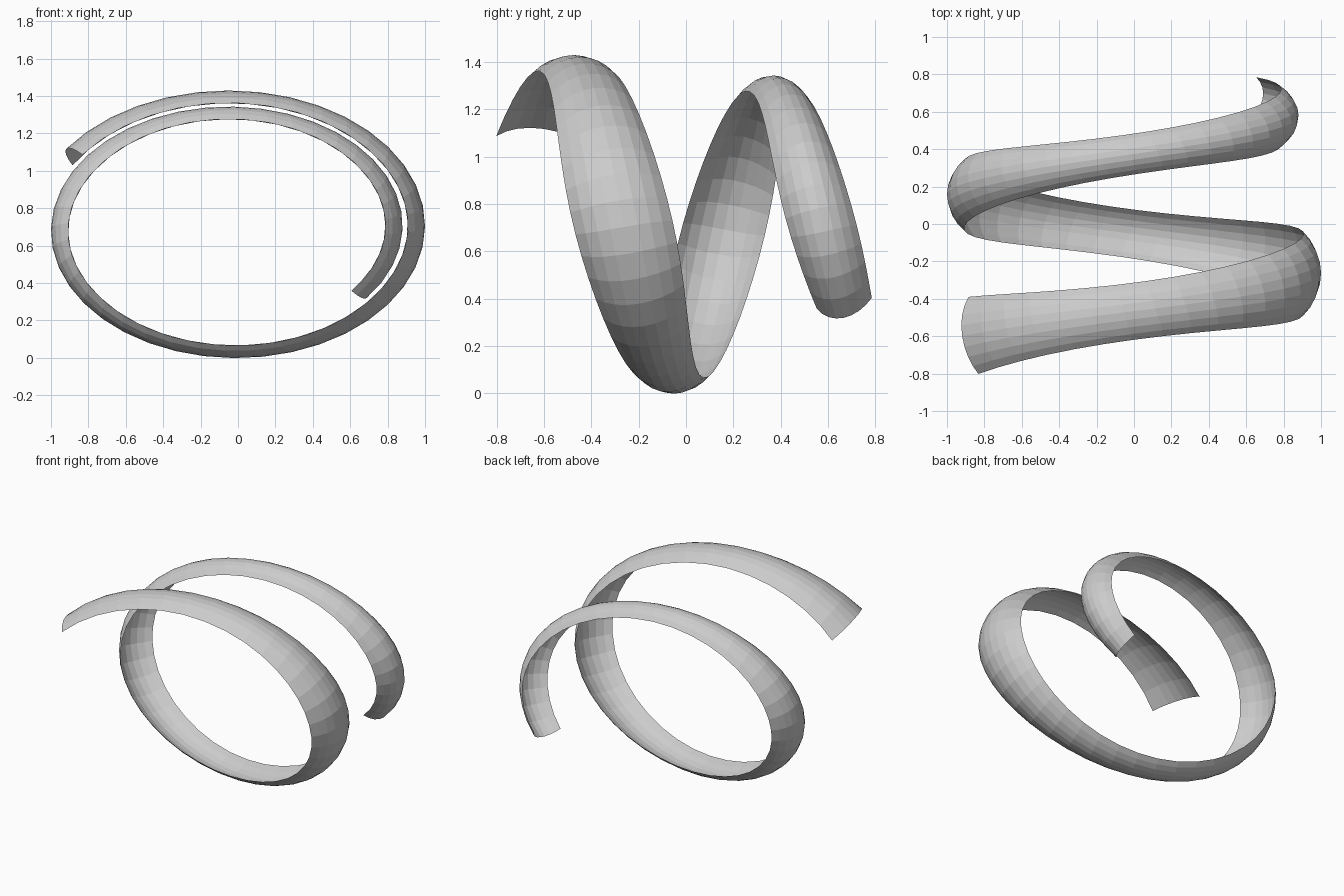
import bpy, bmesh
from math import sin, cos, radians, hypot

if "Cube" in bpy.data.objects:
    bpy.data.objects.remove(bpy.data.objects["Cube"])

STEPS, SIDES = 60, 8            # rings along the coil, facets across the strip
START, END = 34.5, 577.0        # winding angle in degrees, 0 = left side
ARC = radians(48)               # half angle of the bowed cross-section


def strip_point(deg, t):
    """Point on the strip: deg = winding angle, t = -1 front edge .. 1 back edge."""
    turn = (deg - 180) / 180
    u = sin(ARC * t) / sin(ARC)
    sag = (1 - cos(ARC * t)) / (1 - cos(ARC))
    # perpendicular cut: the front edge runs slightly ahead
    p = radians(deg) - 0.05 * u
    c, s = cos(p), sin(p)
    # shrinking elliptical coil
    a, b = 1.03 - 0.06 * turn, 0.715 - 0.043 * turn
    half_width = (1 - 0.16 * turn) * (0.135 + 0.07 * c * c)
    depth = sag * (0.067 + 0.025 * c * c)
    nx, nz = -c / a, s / b
    n = hypot(nx, nz)
    return (-0.03 - a * c - depth * nx / n,
            -0.26 + 0.42 * turn + half_width * u,
            0.6925 + b * s - depth * nz / n)


# Coiled, tapering strip as an open sheet
bm = bmesh.new()
rings = []
for i in range(STEPS + 1):
    deg = START + (END - START) * i / STEPS
    rings.append([bm.verts.new(strip_point(deg, -1 + 2 * j / SIDES))
                  for j in range(SIDES + 1)])
for r0, r1 in zip(rings, rings[1:]):
    for j in range(SIDES):
        bm.faces.new((r0[j], r1[j], r1[j + 1], r0[j + 1]))
bm.normal_update()

# Make the outer, convex side the face front
f = next(iter(bm.faces))
mid = f.calc_center_median()
if f.normal.x * mid.x + f.normal.z * (mid.z - 0.69) < 0:
    bmesh.ops.reverse_faces(bm, faces=bm.faces[:])

mesh = bpy.data.meshes.new("coiled_ribbon")
bm.to_mesh(mesh)
bm.free()
bpy.context.collection.objects.link(bpy.data.objects.new("coiled_ribbon", mesh))
